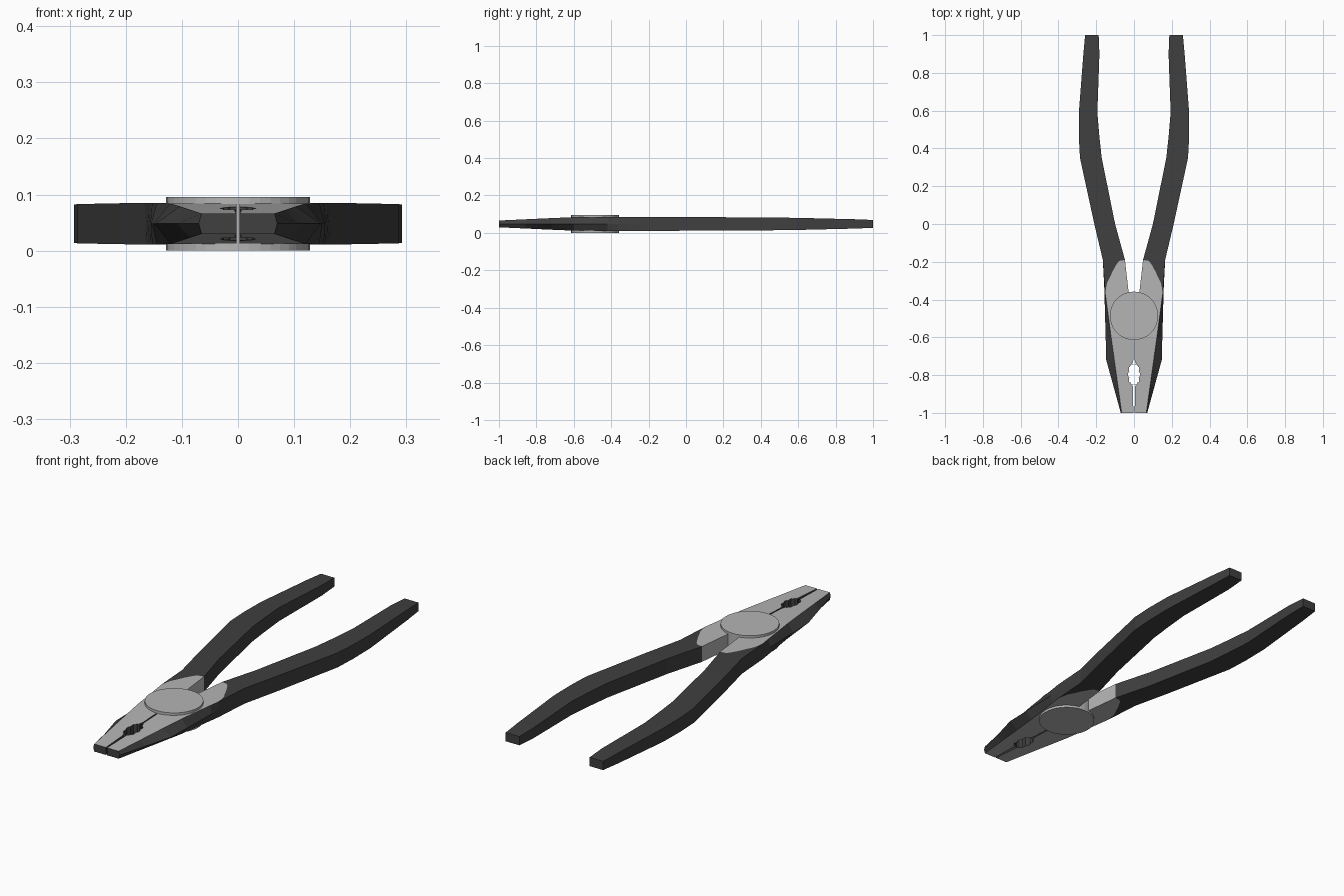
import bpy, bmesh, math

cube = bpy.data.objects.get("Cube")
if cube:
    bpy.data.objects.remove(cube)


def material(name, value):
    m = bpy.data.materials.new(name)
    m.use_nodes = True
    colour = (value, value, value, 1)
    m.diffuse_color = colour
    m.node_tree.nodes["Principled BSDF"].inputs["Base Color"].default_value = colour
    return m


steel = material("light steel", 0.46)
dark = material("dark grey grip", 0.05)

MID = 0.048    # height of the middle plane
GAP = 0.003    # half the slit between the jaws
HOLE_Y, HOLE_A, HOLE_B = -0.797, 0.029, 0.06

# Stations along the tool: y, inner x, outer edge x, side ridge x, half thickness
STATIONS = [
    (-1.0, GAP, 0.065, 0.07, 0.018),
    (-0.72, GAP, 0.104, 0.147, 0.031),
    (-0.6, GAP, 0.121, 0.15, 0.036),
    (-0.42, GAP, 0.145, 0.155, 0.037),
    (-0.365, 0.028, 0.153, 0.156, 0.037),
    (-0.19, 0.048, 0.165, 0.165, 0.037),
    (0.0, 0.10, 0.21, 0.21, 0.0365),
    (0.35, 0.171, 0.286, 0.286, 0.035),
    (0.46, 0.183, 0.292, 0.292, 0.034),
    (0.59, 0.194, 0.292, 0.292, 0.0325),
    (0.9, 0.183, 0.268, 0.268, 0.025),
    (1.0, 0.187, 0.259, 0.259, 0.021),
]
# Share of the width that is bare steel, where the grip coating begins
COATING = [(-0.365, 1), (-0.31, 0.88), (-0.29, 0.78), (-0.25, 0.6),
           (-0.21, 0.38), (-0.195, 0.25), (-0.19, 0)]


def interpolate(table, y):
    if y <= table[0][0]:
        return table[0][1:]
    for a, b in zip(table, table[1:]):
        if y <= b[0]:
            t = (y - a[0]) / (b[0] - a[0])
            return [p + (q - p) * t for p, q in zip(a[1:], b[1:])]
    return table[-1][1:]


def hole_edge(angle):
    # Scalloped oval between the jaws
    r = 0.9 + 0.22 * abs(math.sin(5 * angle))
    return HOLE_Y - HOLE_B * r * math.cos(angle), HOLE_A * r * math.sin(angle)


STEPS = 30
hole = sorted(hole_edge(math.pi * i / STEPS) for i in range(STEPS + 1))


def section(y):
    inner, outer, ridge, h = interpolate(STATIONS, y)
    if hole[0][0] <= y <= hole[-1][0]:
        inner = max(GAP, interpolate(hole, y)[0])
    split = inner + (outer - inner) * interpolate(COATING, y)[0]
    top, bottom = MID + h, MID - h
    return [(inner, bottom), (inner, top), (split, top), (outer, top),
            (ridge, MID), (outer, bottom), (split, bottom)]


ys = sorted({round(r[0], 4) for r in STATIONS + COATING + hole})


def build_half(name, side):
    bm = bmesh.new()
    rings = [[bm.verts.new((side * x, y, z)) for x, z in section(y)] for y in ys]
    for k, (a, b) in enumerate(zip(rings, rings[1:])):
        y = (ys[k] + ys[k + 1]) / 2
        for i in range(7):
            j = (i + 1) % 7
            face = bm.faces.new((a[i], a[j], b[j], b[i]))
            # Top and bottom inside the coating line, and the pivot's inner wall
            bare = i in (1, 6) or (i == 0 and -0.6 < y < -0.19)
            face.material_index = 0 if bare else 1
    for ring in (rings[0], rings[-1]):
        bm.faces.new(ring).material_index = 1
    bmesh.ops.remove_doubles(bm, verts=bm.verts, dist=0.00005)
    bmesh.ops.recalc_face_normals(bm, faces=bm.faces)
    mesh = bpy.data.meshes.new(name)
    bm.to_mesh(mesh)
    bm.free()
    mesh.materials.append(steel)
    mesh.materials.append(dark)
    bpy.context.collection.objects.link(bpy.data.objects.new(name, mesh))


build_half("left_jaw_and_handle", 1)
build_half("right_jaw_and_handle", -1)

# Pivot disc through both halves
bpy.ops.mesh.primitive_cylinder_add(vertices=40, radius=0.128, depth=2 * MID,
                                    location=(0, -0.486, MID))
disc = bpy.context.object
disc.name = "pivot_disc"
disc.data.materials.append(steel)
